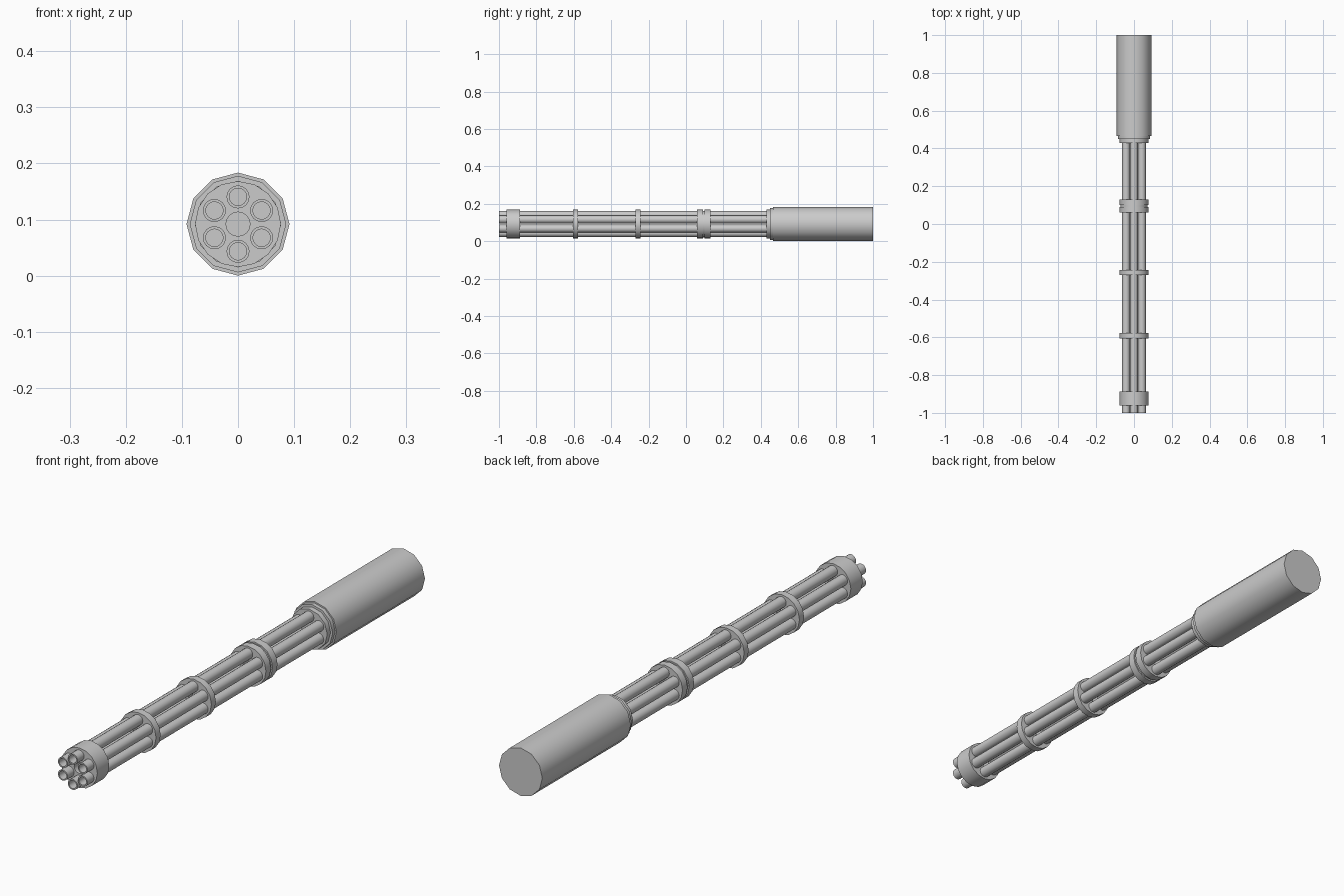
import bpy, bmesh
from math import sin, cos, pi, radians

if "Cube" in bpy.data.objects:
    bpy.data.objects.remove(bpy.data.objects["Cube"])

CZ = 0.0918      # height of the main axis


def lathe(name, profile, sides, x=0.0, z=CZ, closed=False):
    """Turn a (radius, y) profile around an axis parallel to y."""
    bm = bmesh.new()
    rings = []
    for r, y in profile:
        if r == 0:
            rings.append([bm.verts.new((x, y, z))] * sides)
        else:
            rings.append([bm.verts.new((x + r * sin(2 * pi * i / sides), y,
                                        z + r * cos(2 * pi * i / sides)))
                          for i in range(sides)])
    pairs = list(zip(rings, rings[1:]))
    if closed:
        pairs.append((rings[-1], rings[0]))
    for a, b in pairs:
        for i in range(sides):
            j = (i + 1) % sides
            bm.faces.new(list(dict.fromkeys((a[i], a[j], b[j], b[i]))))
    bmesh.ops.recalc_face_normals(bm, faces=bm.faces[:])
    mesh = bpy.data.meshes.new(name)
    bm.to_mesh(mesh)
    bm.free()
    ob = bpy.data.objects.new(name, mesh)
    bpy.context.collection.objects.link(ob)
    bpy.ops.object.select_all(action='DESELECT')
    ob.select_set(True)
    bpy.context.view_layer.objects.active = ob
    bpy.ops.object.shade_smooth_by_angle(angle=radians(40))
    return ob


# Rear housing with its stepped collar
lathe("rear_housing", [(0, 0.465), (0.0918, 0.465), (0.0918, 1.0), (0, 1.0)], 12)
lathe("collar_large", [(0, 0.45), (0.086, 0.45), (0.086, 0.47), (0, 0.47)], 12)
lathe("collar_small", [(0, 0.43), (0.077, 0.43), (0.077, 0.455), (0, 0.455)], 12)

# Six barrels with recessed muzzles
for k in range(6):
    a = k * pi / 3
    lathe(f"barrel_{k + 1}",
          [(0, -0.93), (0.0155, -0.93), (0.0155, -1.0), (0.0205, -1.0),
           (0.0205, 0.44), (0, 0.44)],
          16, x=0.0485 * sin(a), z=CZ + 0.0485 * cos(a))

# Clamps around the barrels, open in the centre
HOLE, R = 0.0215, 0.0765
for name, y0, y1 in (("muzzle_clamp", -0.96, -0.888),
                     ("front_band", -0.605, -0.577),
                     ("middle_band", -0.27, -0.243)):
    lathe(name, [(HOLE, y0), (R, y0), (R, y1), (HOLE, y1)], 16, closed=True)

# Grooved rear clamp
lathe("rear_clamp", [(HOLE, 0.06), (R, 0.06), (R, 0.09), (0.071, 0.09), (0.071, 0.1),
                     (R, 0.1), (R, 0.13), (HOLE, 0.13)], 16, closed=True)
